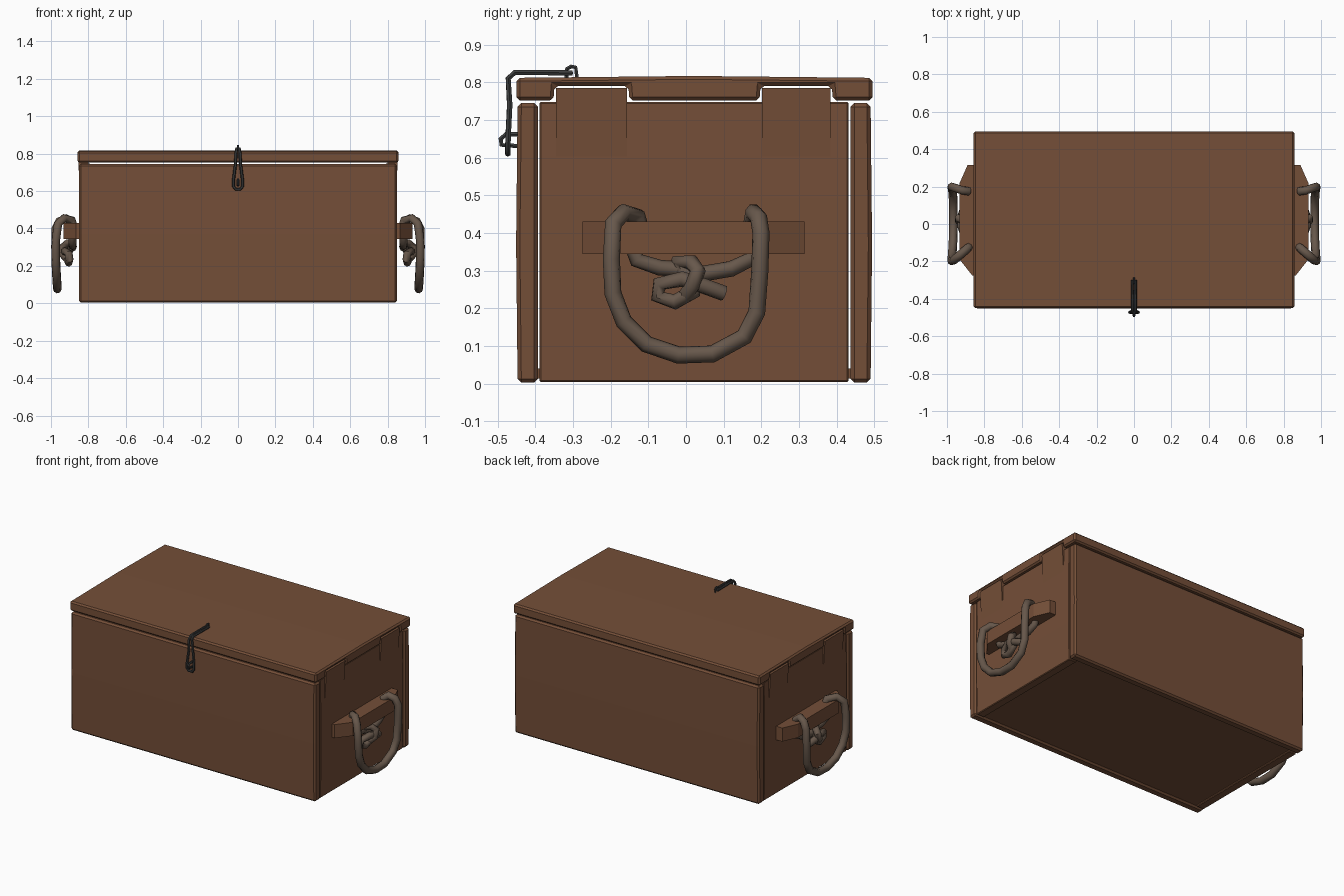
import bpy, bmesh, math
from mathutils import Vector


def material(name, rgb):
    m = bpy.data.materials.new(name)
    m.diffuse_color = (*rgb, 1)
    return m


WOOD = material("brown_wood", (0.175, 0.077, 0.039))
ROPE = material("grey_brown_rope", (0.135, 0.096, 0.070))
IRON = material("dark_iron", (0.045, 0.046, 0.046))


def finish(ob, mirror):
    if mirror:
        ob.modifiers.new("Mirror", 'MIRROR').use_mirror_merge = False
    bpy.ops.object.select_all(action='DESELECT')
    ob.select_set(True)
    bpy.context.view_layer.objects.active = ob


def prism(name, place, profile, a, b, bevel=0.0, mirror=False):
    """Closed profile extruded from a to b; place(u, v, t) gives xyz."""
    bm = bmesh.new()
    rings = [[bm.verts.new(place(u, v, t)) for u, v in profile] for t in (a, b)]
    n = len(profile)
    for i in range(n):
        j = (i + 1) % n
        bm.faces.new((rings[0][i], rings[0][j], rings[1][j], rings[1][i]))
    bm.faces.new(rings[0])
    bm.faces.new(rings[1][::-1])
    bmesh.ops.recalc_face_normals(bm, faces=bm.faces)
    me = bpy.data.meshes.new(name)
    bm.to_mesh(me)
    bm.free()
    me.materials.append(WOOD)
    ob = bpy.data.objects.new(name, me)
    bpy.context.collection.objects.link(ob)
    if bevel:
        mod = ob.modifiers.new("Bevel", 'BEVEL')
        mod.width, mod.segments, mod.limit_method = bevel, 1, 'ANGLE'
        mod.angle_limit = math.radians(40)
    finish(ob, mirror)
    return ob


def along_x(u, v, t):
    return (t, u, v)


def along_y(u, v, t):
    return (u, t, v)


def along_z(u, v, t):
    return (u, v, t)


def tube(name, points, radius, mat, sides=2, closed=False, mirror=False):
    cu = bpy.data.curves.new(name, 'CURVE')
    cu.dimensions = '3D'
    cu.bevel_depth, cu.bevel_resolution, cu.use_fill_caps = radius, sides, True
    sp = cu.splines.new('POLY')
    sp.points.add(len(points) - 1)
    for p, co in zip(sp.points, points):
        p.co = (*co, 1)
    sp.use_cyclic_u = closed
    cu.materials.append(mat)
    ob = bpy.data.objects.new(name, cu)
    bpy.context.collection.objects.link(ob)
    finish(ob, False)
    bpy.ops.object.convert(target='MESH')
    ob = bpy.context.object
    finish(ob, mirror)
    bpy.ops.object.shade_smooth_by_angle(angle=math.radians(50))
    return ob


# front and back boards, with a faint crease at mid height
prism("front_board", along_x, [(-0.393, 0.003), (-0.447, 0.003), (-0.451, 0.37),
      (-0.447, 0.745), (-0.393, 0.745)], -0.85, 0.85, 0.01)
prism("back_board", along_x, [(0.437, 0.003), (0.490, 0.003), (0.494, 0.37),
      (0.490, 0.745), (0.437, 0.745)], -0.85, 0.85, 0.01)

# end panels and recessed bottom
prism("end_panel", along_y, [(0.79, 0.004), (0.843, 0.004), (0.847, 0.25),
      (0.847, 0.495), (0.842, 0.748), (0.79, 0.748)], -0.389, 0.432, 0.004, True)
prism("bottom_panel", along_x, [(-0.395, 0.014), (0.438, 0.014), (0.438, 0.04),
      (-0.395, 0.04)], -0.80, 0.80)

# tabs leaning out of the end panels into the lid notches
for name, y0, y1 in (("front_tab", -0.345, -0.157), ("back_tab", 0.202, 0.383)):
    prism(name, along_y, [(0.80, 0.59), (0.844, 0.59), (0.856, 0.785), (0.80, 0.785)],
          y0, y1, 0, True)

# lid with notches above the tabs and a shallow middle ridge
prism("lid", along_x, [
    (-0.450, 0.752), (-0.352, 0.752), (-0.349, 0.79), (-0.153, 0.79), (-0.150, 0.752),
    (0.195, 0.752), (0.198, 0.79), (0.387, 0.79), (0.390, 0.752), (0.495, 0.752),
    (0.495, 0.812), (0.02, 0.817), (-0.450, 0.812)], -0.857, 0.857, 0.009)

# handle cleats on both ends
prism("handle_cleat", along_z, [(0.83, -0.275), (0.865, -0.275), (0.932, -0.19),
      (0.932, 0.22), (0.89, 0.315), (0.83, 0.315)], 0.345, 0.430, 0, True)

# hanging rope handles
tube("rope_handle", [
    (0.885, -0.125, 0.425), (0.89, -0.130, 0.445), (0.93, -0.165, 0.455), (0.962, -0.193, 0.425),
    (0.975, -0.198, 0.33), (0.975, -0.194, 0.24), (0.972, -0.165, 0.165),
    (0.968, -0.105, 0.105), (0.966, -0.02, 0.076), (0.966, 0.07, 0.079),
    (0.968, 0.155, 0.125), (0.972, 0.188, 0.19), (0.976, 0.196, 0.30),
    (0.974, 0.199, 0.40), (0.955, 0.193, 0.44), (0.92, 0.180, 0.455), (0.885, 0.175, 0.425)],
    0.023, ROPE, mirror=True)

# rope ends under the cleat, tied in a knot
tube("rope_knot_left", [
    (0.885, -0.14, 0.36), (0.885, -0.13, 0.328), (0.885, -0.07, 0.308), (0.882, -0.01, 0.304),
    (0.90, 0.03, 0.285), (0.915, 0.02, 0.245), (0.905, -0.03, 0.217), (0.90, -0.075, 0.232),
    (0.905, -0.07, 0.265), (0.925, -0.01, 0.278), (0.925, 0.04, 0.262), (0.905, 0.10, 0.240)],
    0.021, ROPE, mirror=True)
tube("rope_knot_right", [
    (0.885, 0.18, 0.36), (0.885, 0.175, 0.332), (0.888, 0.12, 0.305), (0.895, 0.05, 0.293),
    (0.885, -0.01, 0.296), (0.885, -0.02, 0.325), (0.91, 0.015, 0.322), (0.938, 0.032, 0.30),
    (0.938, 0.018, 0.262), (0.91, 0.0, 0.235)],
    0.021, ROPE, mirror=True)

# wire hasp: one closed loop folded over the lid edge
strand = [(0.009, -0.305, 0.825), (0.008, -0.38, 0.826), (0.008, -0.455, 0.826),
          (0.010, -0.472, 0.810), (0.014, -0.468, 0.74), (0.024, -0.472, 0.66),
          (0.024, -0.473, 0.625), (0.012, -0.473, 0.61)]
tube("hasp_loop", strand + [(-x, y, z) for x, y, z in reversed(strand)],
     0.008, IRON, 1, closed=True)

# staples holding the hasp on the lid and on the front
tube("lid_staple", [(0, -0.318, 0.80), (0, -0.316, 0.836), (0, -0.305, 0.842),
     (0, -0.293, 0.840), (0, -0.288, 0.80)], 0.006, IRON, 1)
tube("front_staple", [(0, -0.435, 0.662), (0, -0.478, 0.662), (0, -0.492, 0.65),
     (0, -0.490, 0.634), (0, -0.435, 0.630)], 0.007, IRON, 1)
